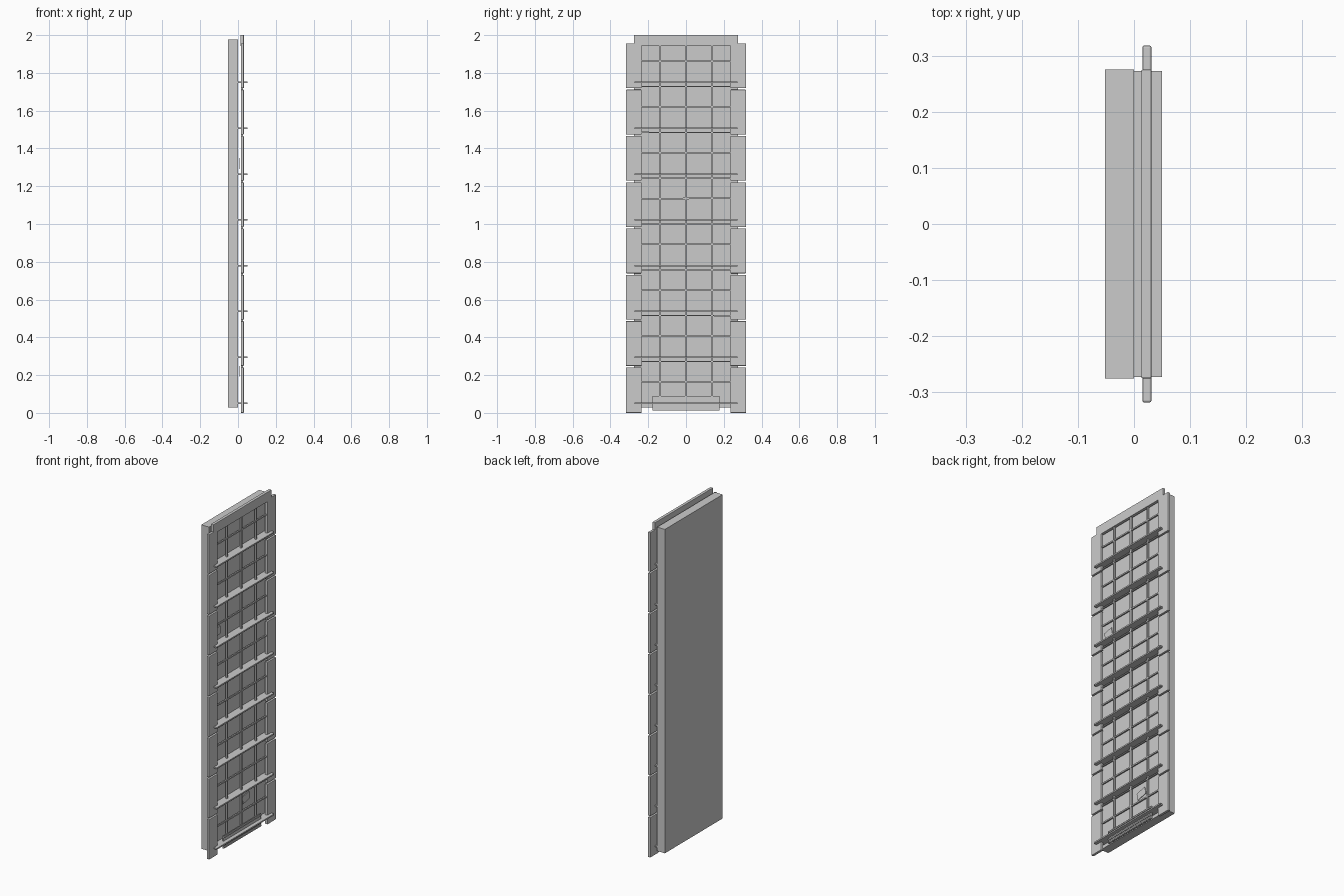
import bpy, math, random

if "Cube" in bpy.data.objects:
    bpy.data.objects.remove(bpy.data.objects["Cube"])
random.seed(4)


def box(name, x, y, z, bevel=0.0, tilt=0.0, yaw=0.0):
    """Box from (min, max) ranges, optionally tilted about x."""
    bpy.ops.mesh.primitive_cube_add(
        size=1, location=[(r[0] + r[1]) / 2 for r in (x, y, z)])
    o = bpy.context.object
    o.name = name
    o.scale = [r[1] - r[0] for r in (x, y, z)]
    bpy.ops.object.transform_apply(location=False, rotation=False, scale=True)
    o.rotation_euler = (tilt, 0, yaw)
    if bevel:
        m = o.modifiers.new("bevel", 'BEVEL')
        m.width = bevel
        m.segments = 2
    return o


PITCH = 0.245      # height of one frame block
SHELF = 0.2425     # spacing of the ledges

# Solid backing slab
box("backing_slab", (-0.052, 0.0), (-0.275, 0.275), (0.028, 1.977))

# Side frames built from stacked blocks, and the head piece
for side in (-1, 1):
    ys = sorted((side * 0.235, side * 0.318))
    for i in range(8):
        box("side_block", (0.015, 0.031), ys,
            (i * PITCH + (0.004 if i else 0), (i + 1) * PITCH - 0.004), 0.003)
box("head_piece", (0.013, 0.031), (-0.275, 0.275), (1.942, 2.0), 0.002)

# Projecting ledges
for i in range(8):
    z = 0.052 + i * SHELF
    box("ledge", (0.0, 0.05), (-0.273, 0.273), (z - 0.004, z + 0.004))

# Lattice uprights
for y in (-0.138, 0.0, 0.138):
    box("lattice_upright", (0.016, 0.026), (y - 0.005, y + 0.005), (0.03, 1.945))

# Lattice cross bars: one mid-bay and one just below each ledge
for i in range(8):
    zm = 0.165 + i * SHELF
    box("lattice_cross_bar", (0.017, 0.025), (-0.236, 0.236),
        (zm - 0.004, zm + 0.004), tilt=random.uniform(-0.003, 0.003))
    if i:
        zl = 0.03 + i * SHELF
        box("lattice_lower_bar", (0.017, 0.025), (-0.236, 0.236),
            (zl - 0.003, zl + 0.003), tilt=random.uniform(-0.003, 0.003))

# Loose tilted paper patches behind the lattice
box("paper_patch", (0.004, 0.007), (-0.234, -0.174), (1.298, 1.345), tilt=math.radians(12))
box("paper_patch", (0.004, 0.007), (0.034, 0.102), (0.198, 0.242), tilt=math.radians(12))

# Slatted plate at the foot
box("foot_plate", (0.022, 0.027), (-0.178, 0.178), (0.012, 0.09))
for z in (0.018, 0.035, 0.08):
    box("foot_slat", (0.026, 0.032), (-0.178, 0.178), (z - 0.004, z + 0.004))
